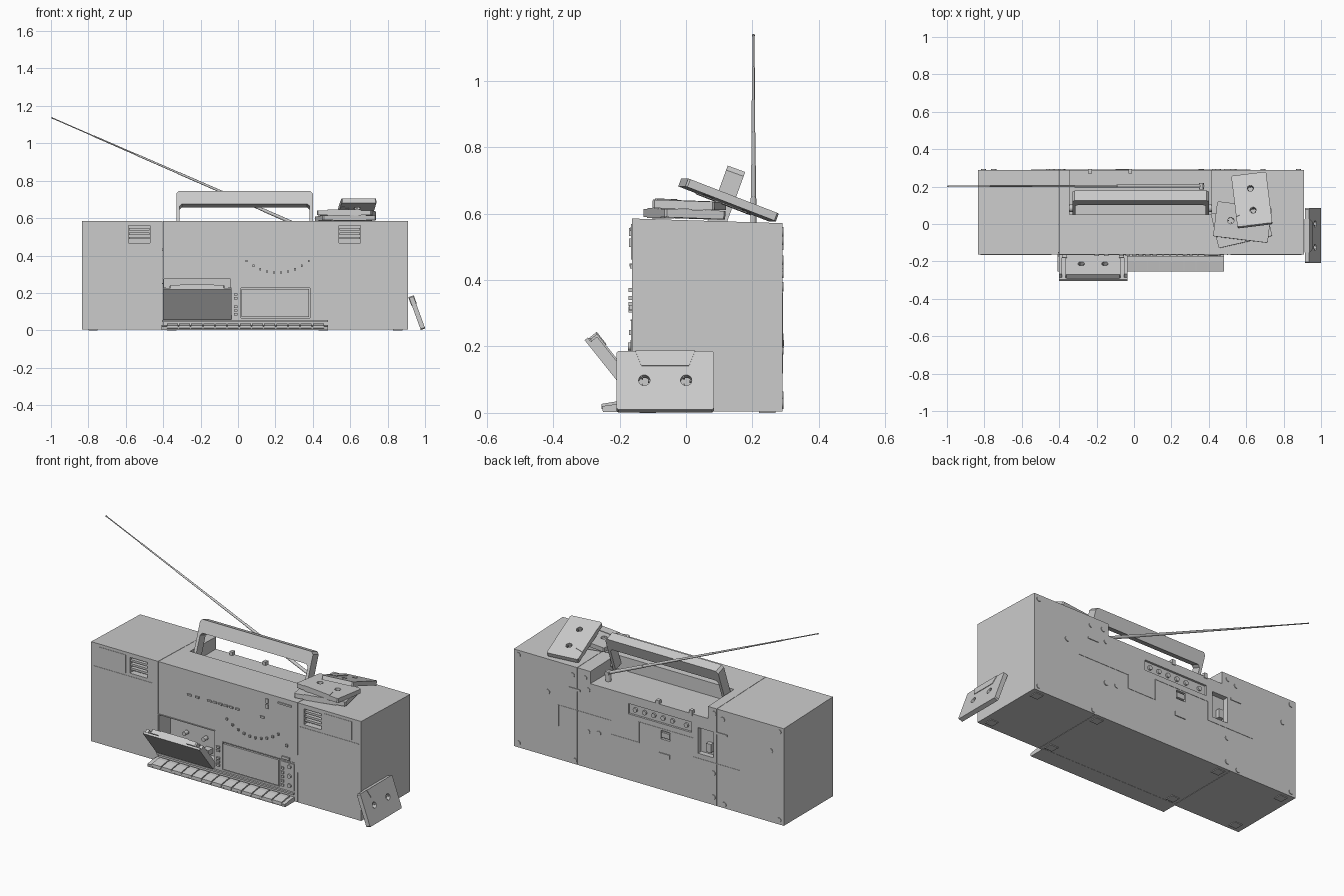
import bpy, bmesh, math
from mathutils import Matrix, Vector

if "Cube" in bpy.data.objects:
    bpy.data.objects.remove(bpy.data.objects["Cube"])

R = math.radians


def finish(name, bm, mat=None):
    bmesh.ops.recalc_face_normals(bm, faces=bm.faces)
    me = bpy.data.meshes.new(name)
    bm.to_mesh(me)
    bm.free()
    ob = bpy.data.objects.new(name, me)
    bpy.context.collection.objects.link(ob)
    if mat:
        ob.matrix_world = mat
    return ob


def add_box(bm, x0, x1, y0, y1, z0, z1):
    m = Matrix.Translation(((x0+x1)/2, (y0+y1)/2, (z0+z1)/2)) @ Matrix.Diagonal((x1-x0, y1-y0, z1-z0, 1))
    bmesh.ops.create_cube(bm, size=1, matrix=m)


def add_cyl(bm, p, q, r0, r1=None, n=16):
    p, q = Vector(p), Vector(q)
    d = q - p
    m = Matrix.Translation((p+q)/2) @ d.to_track_quat('Z', 'Y').to_matrix().to_4x4()
    bmesh.ops.create_cone(bm, cap_ends=True, segments=n, radius1=r0, radius2=r0 if r1 is None else r1,
                          depth=d.length, matrix=m)


def add_prism(bm, pts, vec):
    f = bm.faces.new([bm.verts.new(p) for p in pts])
    g = bmesh.ops.extrude_face_region(bm, geom=[f])
    bmesh.ops.translate(bm, vec=vec, verts=[v for v in g['geom'] if isinstance(v, bmesh.types.BMVert)])


def boxes(name, lst, mat=None):
    bm = bmesh.new()
    for b in lst:
        add_box(bm, *b)
    return finish(name, bm, mat)


def cyls(name, lst, n=16):
    bm = bmesh.new()
    for c in lst:
        add_cyl(bm, *c, n=n)
    ob = finish(name, bm)
    for p in ob.data.polygons:
        p.use_smooth = len(p.vertices) == 4
    return ob


def cut(ob, cutter):
    m = ob.modifiers.new("cut", 'BOOLEAN')
    m.object, m.operation, m.solver = cutter, 'DIFFERENCE', 'EXACT'
    me = bpy.data.meshes.new_from_object(ob.evaluated_get(bpy.context.evaluated_depsgraph_get()))
    ob.modifiers.clear()
    ob.data = me
    bpy.data.objects.remove(cutter)


# cabinet: two speaker boxes and the centre unit, top falling slightly to the back
F, B = -.163, .29


def cabinet(name, x0, x1):
    bm = bmesh.new()
    prof = [(F, .004), (F, .585), (B, .571), (B, .004)]
    add_prism(bm, [(x0, y, z) for y, z in prof], (x1-x0, 0, 0))
    return finish(name, bm)


left = cabinet("left_speaker", -.835, -.403)
centre = cabinet("centre_unit", -.401, .499)
right = cabinet("right_speaker", .501, .91)
boxes("feet", [(x, x+.05, y, y+.05, 0, .006) for x in (-.8, -.38, .43, .83) for y in (-.14, .22)])

# openings: tape bay, second deck, handle recess, rear antenna and socket recesses
cut(centre, boxes("cutter", [
    (-.395, -.04, -.3, -.06, .07, .275), (.015, .385, -.3, F+.012, .065, .225),
    (-.345, .415, .05, .4, .5, .7), (-.38, -.28, B-.03, .4, .28, .43),
    (-.24, .17, B-.012, .4, .39, .45), (-.1, -.04, B-.015, .4, .3, .35)]))

# tweeter windows with slats and flat badges beside them
for side, ob, x, px in (("left", left, -.585, -.785), ("right", right, .54, .675)):
    cut(ob, boxes("cutter", [(x, x+.115, -.3, F+.035, .468, .56)]))
    boxes(side+"_tweeter_slats", [(x+.003, x+.112, F+.004, F+.03, z, z+.012) for z in (.487, .511, .535)])
    boxes(side+"_badge_plate", [(px, px+.175, F-.002, F+.01, .462, .568)])
    xa = -.82 if side == "left" else .515
    boxes(side+"_trim_line", [(xa, xa+.38, F-.002, F+.01, .447, .45)])

# carrying handle: a U profile leaning back, with pivots
bm = bmesh.new()
half = [(.365, 0), (.365, .208), (.353, .222)]
inner = [(.335, .15), (.348, .137), (.348, 0)]
u = half + [(-x, z) for x, z in half[::-1]] + [(-x, z) for x, z in inner[::-1]] + inner
add_prism(bm, [(x, -.028, z) for x, z in u], (0, .056, 0))
finish("handle", bm, Matrix.Translation((.035, .076, .526)) @ Matrix.Rotation(R(-20), 4, 'X'))
cyls("handle_pivots", [((-.352, .085, .54), (-.322, .085, .54), .02), ((.39, .085, .54), (.42, .085, .54), .02)])

# telescopic antenna
a, tip = Vector((.36, .203, .545)), Vector((-.997, .203, 1.137))
segs = [(a.lerp(tip, i/6), a.lerp(tip, (i+1)/6), .009 - .0012*i) for i in range(6)]
cyls("antenna", segs + [(a.lerp(tip, .996), tip, .004)], 12)
cyls("antenna_pivot", [((.36, .203, .5), (.36, .203, .555), .016), ((.36, .185, .545), (.36, .22, .545), .013)])

# cassette, modelled once and placed five times
bm = bmesh.new()
w, h, t, c = .147, .094, .0125, .006
outline = [(-w+c, -h), (w-c, -h), (w, -h+c), (w, h-c), (w-c, h), (-w+c, h), (-w, h-c), (-w, -h+c)]
add_prism(bm, [(x, y, -t) for x, y in outline], (0, 0, 2*t))
cas = finish("cassette_on_side", bm)
bm = bmesh.new()
for x in (-.063, .063):
    add_cyl(bm, (x, 0, -.1), (x, 0, .1), .017, n=20)
cut(cas, finish("cutter", bm))
bm = bmesh.new()
bm.from_mesh(cas.data)
for z in (-t-.003, t-.001):
    add_prism(bm, [(-.09, h, z), (.09, h, z), (.072, .046, z), (-.072, .046, z)], (0, 0, .004))
for x in (-.063, .063):
    for k in range(3):
        m = Matrix.Translation((x, 0, 0)) @ Matrix.Rotation(R(60*k*2), 4, 'Z') @ Matrix.Translation((.014, 0, 0))
        bmesh.ops.create_cube(bm, size=1, matrix=m @ Matrix.Diagonal((.007, .004, .014, 1)))
bmesh.ops.recalc_face_normals(bm, faces=bm.faces)
bm.to_mesh(cas.data)
bm.free()


def place(name, loc, rot):
    ob = bpy.data.objects.new(name, cas.data)
    bpy.context.collection.objects.link(ob)
    ob.location, ob.rotation_euler = loc, [R(v) for v in rot]


s, k = math.sin(R(20)), math.cos(R(20))
cas.matrix_world = Matrix(((0, -s, k, .957), (1, 0, 0, -.0625), (0, k, s, .094), (0, 0, 0, 1)))
place("cassette_stack_lower", (.575, -.005, .5985), (2, 0, 193))
place("cassette_stack_upper", (.58, .01, .626), (2, 0, 173))
place("cassette_leaning_on_stack", (.63, .128, .641), (0, 21, 97))

# open tape door with its pocket and loaded cassette
tilt = R(128.5)
door = Matrix.Translation((-.219, -.168, .066)) @ Matrix.Rotation(tilt, 4, 'X')
boxes("tape_door", [(-.183, .183, 0, .205, 0, .012), (-.183, -.165, 0, .19, -.024, 0),
                    (.165, .183, 0, .19, -.024, 0), (-.165, .165, 0, .012, -.024, 0),
                    (-.165, -.14, .02, .06, -.035, -.03), (.14, .165, .02, .06, -.035, -.03)], door)
place("cassette_in_door", door @ Vector((0, .108, -.0165)), (128.5, 0, 0))
cyls("tape_spindles", [((x, -.07, .17), (x, -.1, .17), .012) for x in (-.28, -.155)])
boxes("tape_heads", [(x, x+.04, -.1, -.05, .085, .115) for x in (-.32, -.24, -.16)])

# closed second deck, deck surround and side control block
boxes("second_tape_door", [(.02, .38, F-.004, F+.02, .07, .22)])
boxes("deck_surround", [(-.405, -.035, F-.004, F+.01, .276, .281), (.01, .48, F-.003, F+.01, .226, .229),
                        (-.405, .48, F-.012, F+.01, .045, .055), (.496, .503, F-.002, F+.01, .18, .28)])
boxes("side_control_block", [(.392, .478, F-.004, F+.01, .065, .22), (.4, .45, F-.008, F+.01, .235, .25)])
boxes("side_buttons", [(.398, .415, F-.01, F+.01, z, z+.014) for z in (.075, .1, .125, .15, .175)] +
      [(-.022, -.002, F-.01, F+.01, z, z+.012) for z in (.08, .1, .12, .165, .185)])
cyls("side_knobs", [((.45, F, z), (.45, F-.012, z), .012) for z in (.09, .145, .2)])

# key ledge along the bottom with piano keys
bm = bmesh.new()
ledge = [(-.15, .003), (-.25, .003), (-.253, .02), (-.2, .028), (-.15, .028)]
add_prism(bm, [(-.408, y, z) for y, z in ledge], (.888, 0, 0))
finish("key_ledge", bm)
bm = bmesh.new()
for i in range(13):
    x = -.38 + i*.065
    key = [(-.175, .02), (-.25, .01), (-.255, .013), (-.254, .027), (-.2, .036), (-.175, .036)]
    add_prism(bm, [(x, y, z) for y, z in key], (.059, 0, 0))
finish("piano_keys", bm)

# front panel controls: equaliser sliders in an arc, button row, switches, display
arc = [(.045+.037*i, .308+.062*((i-4.5)/4.5)**2) for i in range(10)]
boxes("equaliser_sliders", [(x-.005, x+.005, F-.01, F+.01, z-.006, z+.006) for x, z in arc])
boxes("function_buttons", [(x, x+.024, F-.007, F+.01, .44, .45)
                           for x in (-.21, -.16, -.08, -.045, -.01, .025, .06, .1)])
boxes("top_switches", [(.298, .312, F-.008, F+.01, z, z+.025) for z in (.5, .532)] +
      [(.375, .46, F-.006, F+.01, .548, .558), (.26, .285, F-.006, F+.01, .435, .447),
       (.425, .437, F-.008, F+.01, .31, .325)])

# back: screws, battery cover outline, sockets and slots
screws = [(.88, .545), (.88, .03), (-.805, .03), (-.805, .545), (.69, .38), (.515, .025), (.43, .215), (.36, .225),
          (.53, .52), (.45, .525), (.43, .46), (-.44, .52), (-.385, .54), (-.38, .19), (-.38, .05),
          (-.45, .025), (-.75, .42)]
cyls("back_screws", [((x, B-.005, z), (x, B+.004, z), .014) for x, z in screws])
cyls("rear_jacks", [((x, B-.02, .42), (x, B-.002, .42), .013) for x in (.13, .07, .01, -.05, -.11, -.2)])
path = [(.62, .2), (.62, .32), (.28, .32), (.28, .24), (.1, .24), (.1, .36), (-.25, .36), (-.25, .25),
        (-.55, .25), (-.55, .12)]
boxes("battery_cover_outline", [(min(p[0], q[0])-.002, max(p[0], q[0])+.002, B-.005, B+.002,
                                 min(p[1], q[1])-.002, max(p[1], q[1])+.002)
                                for p, q in zip(path, path[1:])])
boxes("rear_fittings", [(-.095, -.045, B-.012, B, .31, .34), (-.1, -.03, B-.005, B+.005, .195, .22),
                        (.48, .55, B-.005, B+.004, .435, .447), (-.47, -.4, B-.005, B+.004, .425, .437),
                        (-.36, -.33, B-.03, B-.005, .3, .35), (-.03, -.01, B-.02, B+.004, .49, .52),
                        (-.245, -.225, B-.02, B+.004, .49, .52)])
